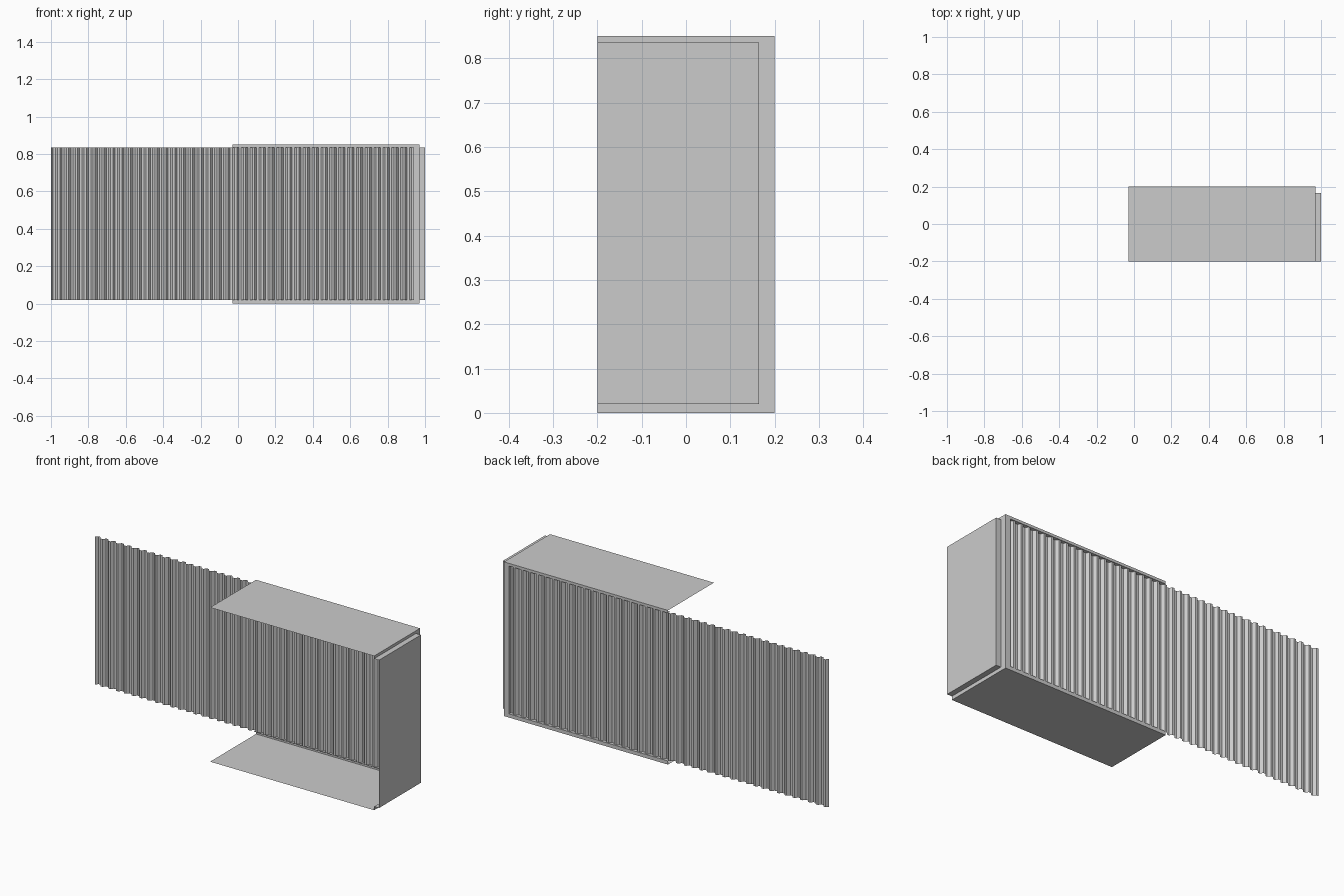
import bpy
import bmesh
from mathutils import Vector

if "Cube" in bpy.data.objects:
    bpy.data.objects.remove(bpy.data.objects["Cube"])

X0, X1, X2 = -0.03, 0.97, 1.0        # open end, frame end, raised end panel
YF, YP, YB = -0.2, 0.165, 0.2        # open front, end panel edge, back
ZB, ZL, ZH, ZT = 0.0, 0.02, 0.835, 0.85
POST = 0.94                          # inner edge of the corner post
Y_IN, Y_OUT = 0.181, 0.196           # corrugation depth range


def sweep(name, strips):
    """Each strip is (points, direction): a polyline swept into a thin sheet."""
    bm = bmesh.new()
    for points, direction in strips:
        d = Vector(direction)
        low = [bm.verts.new(p) for p in points]
        high = [bm.verts.new(Vector(p) + d) for p in points]
        for i in range(len(points) - 1):
            bm.faces.new((low[i], low[i + 1], high[i + 1], high[i]))
    bmesh.ops.remove_doubles(bm, verts=bm.verts, dist=1e-5)
    mesh = bpy.data.meshes.new(name)
    bm.to_mesh(mesh)
    bm.free()
    obj = bpy.data.objects.new(name, mesh)
    bpy.context.collection.objects.link(obj)
    return obj


# Roof: sheet, back rail and the rail's return to the wall
span = (X1 - X0, 0, 0)
sweep("roof", [([(X0, YF, ZT), (X0, YB, ZT), (X0, YB, ZH), (X0, Y_IN, ZH)][::-1], span)])

# Floor: the same section at the bottom
sweep("floor", [([(X0, YF, ZB), (X0, YB, ZB), (X0, YB, ZL), (X0, Y_IN, ZL)], span)])

# Corner post at the back, with its return
sweep("corner_post", [
    ([(X1, YB, ZL), (POST, YB, ZL), (POST, Y_IN, ZL)], (0, 0, ZH - ZL)),
])

# End frame: narrow border around the raised panel
sweep("end_frame", [
    ([(X1, YP, ZB), (X1, YB, ZB)], (0, 0, ZT - ZB)),
    ([(X1, YF, ZB), (X1, YP, ZB)], (0, 0, ZL - ZB)),
    ([(X1, YF, ZH), (X1, YP, ZH)], (0, 0, ZT - ZH)),
])

# Raised end panel, open at the front
depth = (X2 - X1, 0, 0)
sweep("end_panel", [
    ([(X2, YF, ZL), (X2, YP, ZL)], (0, 0, ZH - ZL)),
    ([(X1, YF, ZH), (X1, YP, ZH), (X1, YP, ZL), (X1, YF, ZL)][::-1], depth),
])

# Corrugated side wall running past the open end
count = 41
step = (POST + 1.0) / count
profile = [(POST, Y_IN, ZL)]
for i in range(count):
    x = POST - i * step
    for t, y in ((0.25, Y_IN), (0.5, Y_OUT), (0.75, Y_OUT), (1.0, Y_IN)):
        profile.append((x - t * step, y, ZL))
sweep("corrugated_wall", [(profile, (0, 0, ZH - ZL))])
